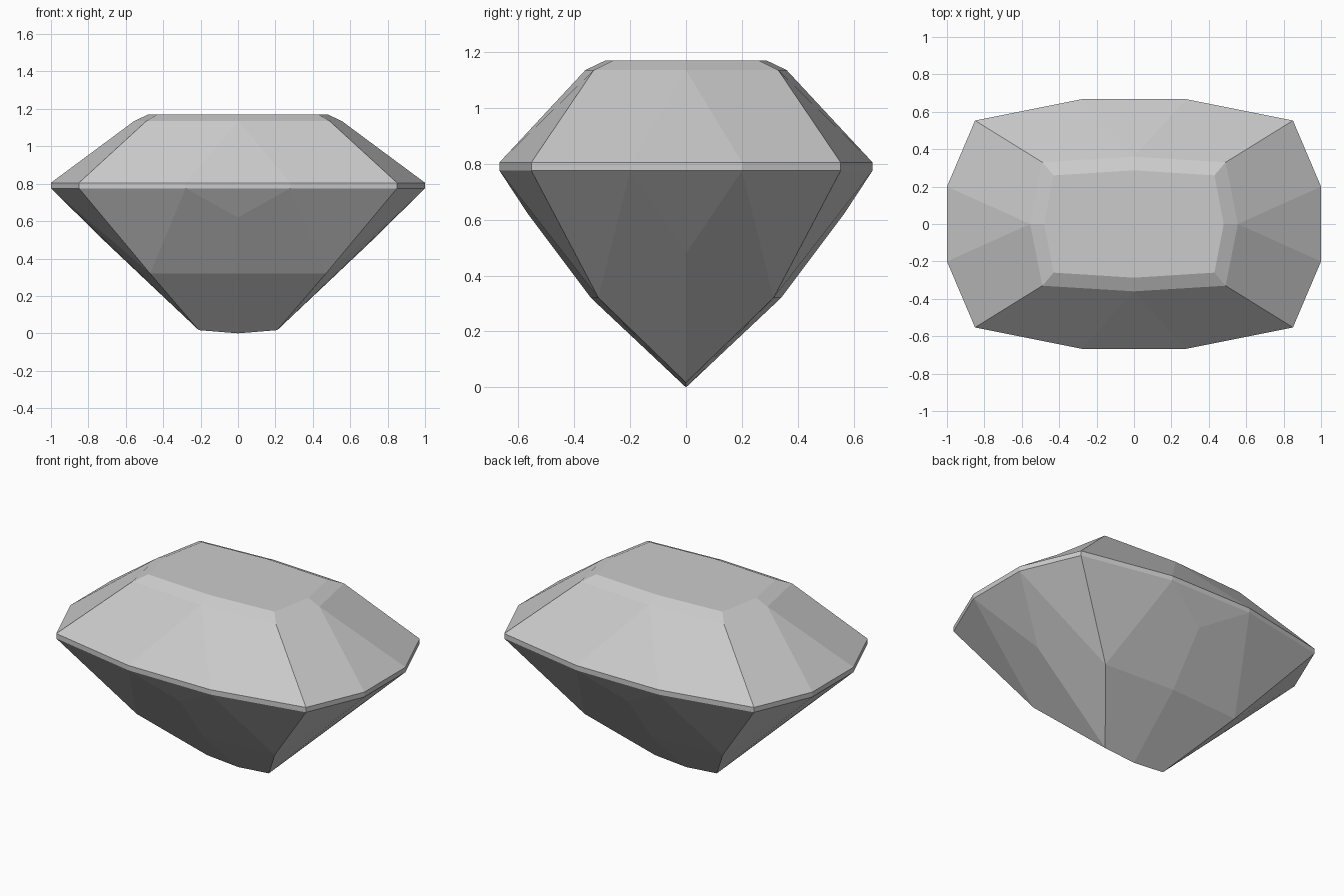
import bpy
import bmesh

# Remove the default cube if present
cube = bpy.data.objects.get("Cube")
if cube:
    bpy.data.objects.remove(cube, do_unlink=True)

# Single stone colour
stone = bpy.data.materials.new("pale grey stone")
stone.use_nodes = True
grey = (0.6, 0.6, 0.6, 1)
stone.diffuse_color = grey
stone.node_tree.nodes["Principled BSDF"].inputs["Base Color"].default_value = grey

TABLE, BEVEL, GIRDLE_TOP, GIRDLE_LOW, WAIST = 1.17, 1.135, 0.805, 0.775, 0.32

# Key points of one quarter of the stone
points = {
    "table_centre": (0, 0, TABLE),
    "table_end": (0.48, 0, TABLE),
    "table_corner": (0.43, 0.26, TABLE),
    "table_side": (0, 0.287, TABLE),
    "bevel_end": (0.555, 0, BEVEL),
    "bevel_corner": (0.49, 0.33, BEVEL),
    "bevel_side": (0, 0.36, BEVEL),
    "facet_end": (0.7, 0, 0.48),
    "facet_side": (0, 0.565, 0.62),
    "waist_corner": (0.47, 0.313, WAIST),
    "waist_side": (0, 0.34, WAIST),
    "keel_end": (0.21, 0, 0.017),
    "keel_centre": (0, 0, 0),
}

# Girdle outline, repeated at its upper and lower edge
outline = {"axis_end": (1, 0), "end": (1, 0.2), "corner": (0.85, 0.553),
           "side": (0.28, 0.667), "axis_side": (0, 0.667)}
for name, (x, y) in outline.items():
    points["top_" + name] = (x, y, GIRDLE_TOP)
    points["low_" + name] = (x, y, GIRDLE_LOW)

# Facets of one quarter: table, crown, then pavilion
facets = [
    "table_centre table_end table_corner table_side",
    "table_end bevel_end bevel_corner table_corner",
    "table_corner bevel_corner bevel_side table_side",
    "bevel_end top_axis_end top_end",
    "bevel_end top_end top_corner bevel_corner",
    "bevel_corner top_corner top_side bevel_side",
    "bevel_side top_side top_axis_side",
    "low_axis_end facet_end low_end",
    "low_end facet_end keel_end waist_corner",
    "low_end waist_corner low_corner",
    "low_corner waist_corner low_side",
    "low_side waist_corner waist_side facet_side",
    "low_side facet_side low_axis_side",
    "waist_corner keel_end keel_centre waist_side",
]
# Girdle band
ring = list(outline)
for a, b in zip(ring, ring[1:]):
    facets.append(f"top_{a} low_{a} low_{b} top_{b}")

# Mirror the quarter across both axes and weld the seams
bm = bmesh.new()
for sx in (1, -1):
    for sy in (1, -1):
        verts = {n: bm.verts.new((x * sx, y * sy, z)) for n, (x, y, z) in points.items()}
        for facet in facets:
            bm.faces.new([verts[n] for n in facet.split()])
bmesh.ops.remove_doubles(bm, verts=bm.verts, dist=0.0005)
bmesh.ops.recalc_face_normals(bm, faces=bm.faces)

mesh = bpy.data.meshes.new("cut_gemstone")
bm.to_mesh(mesh)
bm.free()
mesh.materials.append(stone)
gem = bpy.data.objects.new("cut_gemstone", mesh)
bpy.context.collection.objects.link(gem)
